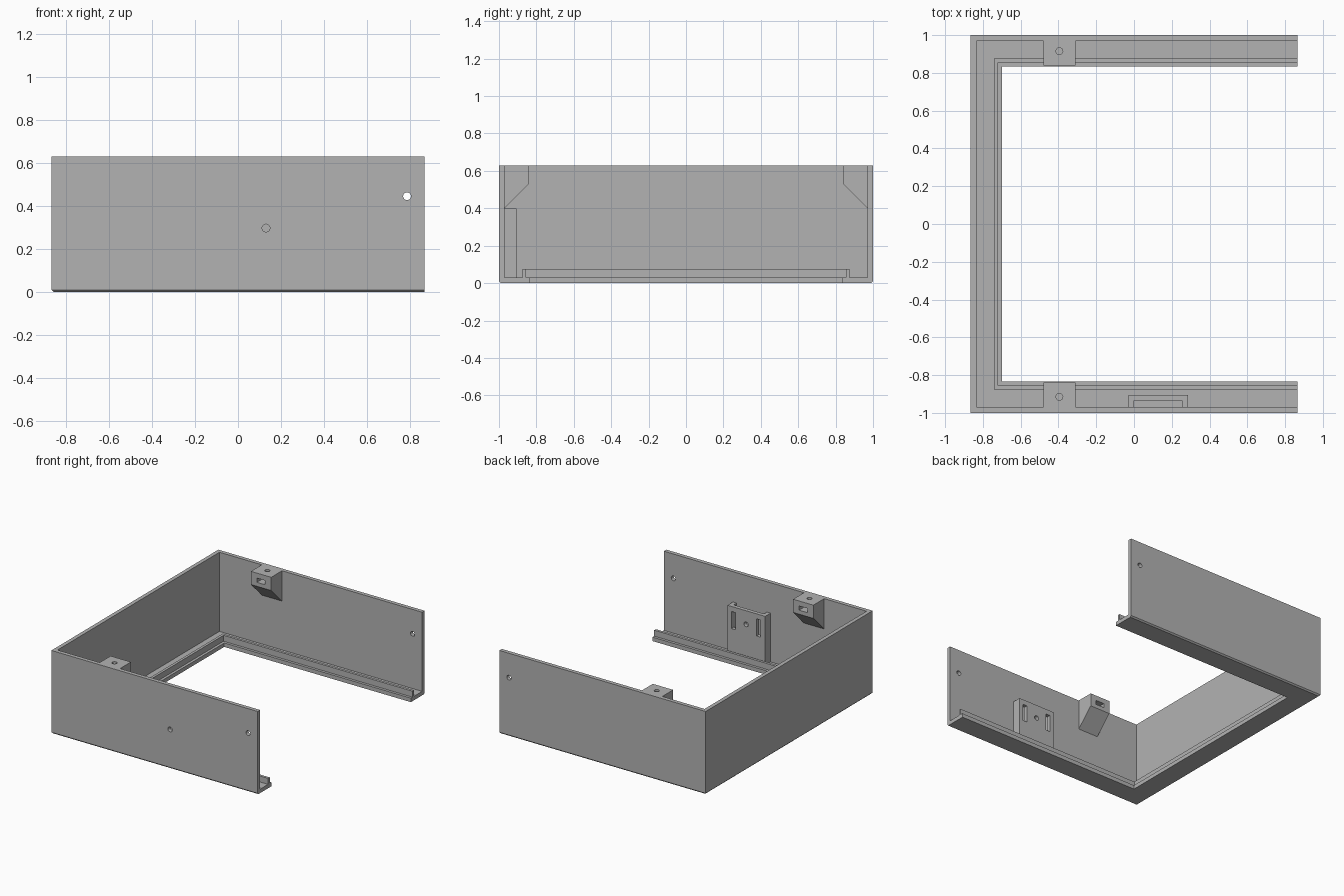
import bpy, bmesh
from math import radians
from mathutils import Matrix, Vector

old = bpy.data.objects.get("Cube")
if old:
    bpy.data.objects.remove(old, do_unlink=True)

GREY = (0.45, 0.45, 0.45, 1)
grey = bpy.data.materials.new("plain grey")
grey.use_nodes = True
grey.diffuse_color = GREY
grey.node_tree.nodes["Principled BSDF"].inputs["Base Color"].default_value = GREY

HX, HY, TOP, WALL = 0.865, 1.0, 0.63, 0.03
INNER = HY - WALL          # inside face of the side walls


def finish(name, bm):
    bmesh.ops.recalc_face_normals(bm, faces=bm.faces)
    mesh = bpy.data.meshes.new(name)
    bm.to_mesh(mesh)
    bm.free()
    obj = bpy.data.objects.new(name, mesh)
    bpy.context.collection.objects.link(obj)
    mesh.materials.append(grey)
    return obj


def loft(name, rings):
    """Skin matching closed rings of points and cap both ends."""
    bm = bmesh.new()
    loops = [[bm.verts.new(p) for p in ring] for ring in rings]
    n = len(loops[0])
    for a, b in zip(loops, loops[1:]):
        for i in range(n):
            j = (i + 1) % n
            bm.faces.new((a[i], a[j], b[j], b[i]))
    bm.faces.new(loops[0])
    bm.faces.new(loops[-1])
    return finish(name, bm)


def box(name, center, size):
    bm = bmesh.new()
    bmesh.ops.create_cube(bm, size=1, matrix=Matrix.LocRotScale(Vector(center), None, Vector(size)))
    return finish(name, bm)


def rod(name, center, length, along_y=False, radius=0.018):
    bm = bmesh.new()
    turn = Matrix.Rotation(radians(90), 4, "X") if along_y else Matrix()
    bmesh.ops.create_cone(bm, cap_ends=True, segments=32, radius1=radius, radius2=radius,
                          depth=length, matrix=Matrix.Translation(center) @ turn)
    return finish(name, bm)


def cut(obj, cutters):
    bpy.context.view_layer.objects.active = obj
    for c in cutters:
        c.hide_render = True
        mod = obj.modifiers.new("cut", "BOOLEAN")
        mod.operation, mod.solver, mod.object = "DIFFERENCE", "EXACT", c
        bpy.ops.object.modifier_apply(modifier=mod.name)
        bpy.data.objects.remove(c, do_unlink=True)


# Three-sided frame: wall, floor flange and raised lip swept round a U with mitred corners
section = [(0.01, 0), (0.165, 0), (0.165, 0.03), (0.145, 0.03), (0.145, 0.075), (0.125, 0.075),
           (0.125, 0.03), (WALL, 0.03), (WALL, TOP), (0, TOP), (0, 0.01)]
frame = loft("frame", [
    [(HX, -HY + d, z) for d, z in section],
    [(-HX + d, -HY + d, z) for d, z in section],
    [(-HX + d, HY - d, z) for d, z in section],
    [(HX, HY - d, z) for d, z in section],
])
HOLE = (0.13, -0.95, 0.297)
cut(frame, [rod("end_hole", (0.785, 0, 0.445), 3, True),
            rod("front_hole", HOLE, 0.4, True)])

# Screw brackets under the rim, one on each side wall
for side, name in ((-1, "front_bracket"), (1, "back_bracket")):
    wedge = [(INNER, TOP), (0.84, TOP), (0.84, 0.53), (INNER, 0.4)]
    bracket = loft(name, [[(x, side * y, z) for y, z in wedge] for x in (-0.48, -0.31)])
    cut(bracket, [rod("bore", (-0.395, side * 0.915, TOP), 0.2),
                  box("nut_slot", (-0.395, side * 0.88, 0.576), (0.07, 0.14, 0.032))])

# Open-topped holder on the inside of the front wall
FACE, BACK = -0.905, -0.935
channel = [(-0.03, -INNER), (-0.03, FACE), (0.285, FACE), (0.285, -INNER),
           (0.255, -INNER), (0.255, BACK), (0, BACK), (0, -INNER)]
holder = loft("holder", [[(x, y, z) for x, y in channel] for z in (0.03, 0.4)])
cut(holder, [rod("holder_hole", HOLE, 0.4, True)] +
    [box("holder_slot", (HOLE[0] + s * 0.105, -0.91, HOLE[2]), (0.034, 0.1, 0.13)) for s in (-1, 1)])

# Flat faces with smooth hole walls
for obj in [o for o in bpy.context.scene.objects if o.type == "MESH"
            and o.name in {"frame", "front_bracket", "back_bracket", "holder"}]:
    bpy.ops.object.select_all(action="DESELECT")
    obj.select_set(True)
    bpy.context.view_layer.objects.active = obj
    bpy.ops.object.shade_smooth_by_angle(angle=radians(30))
